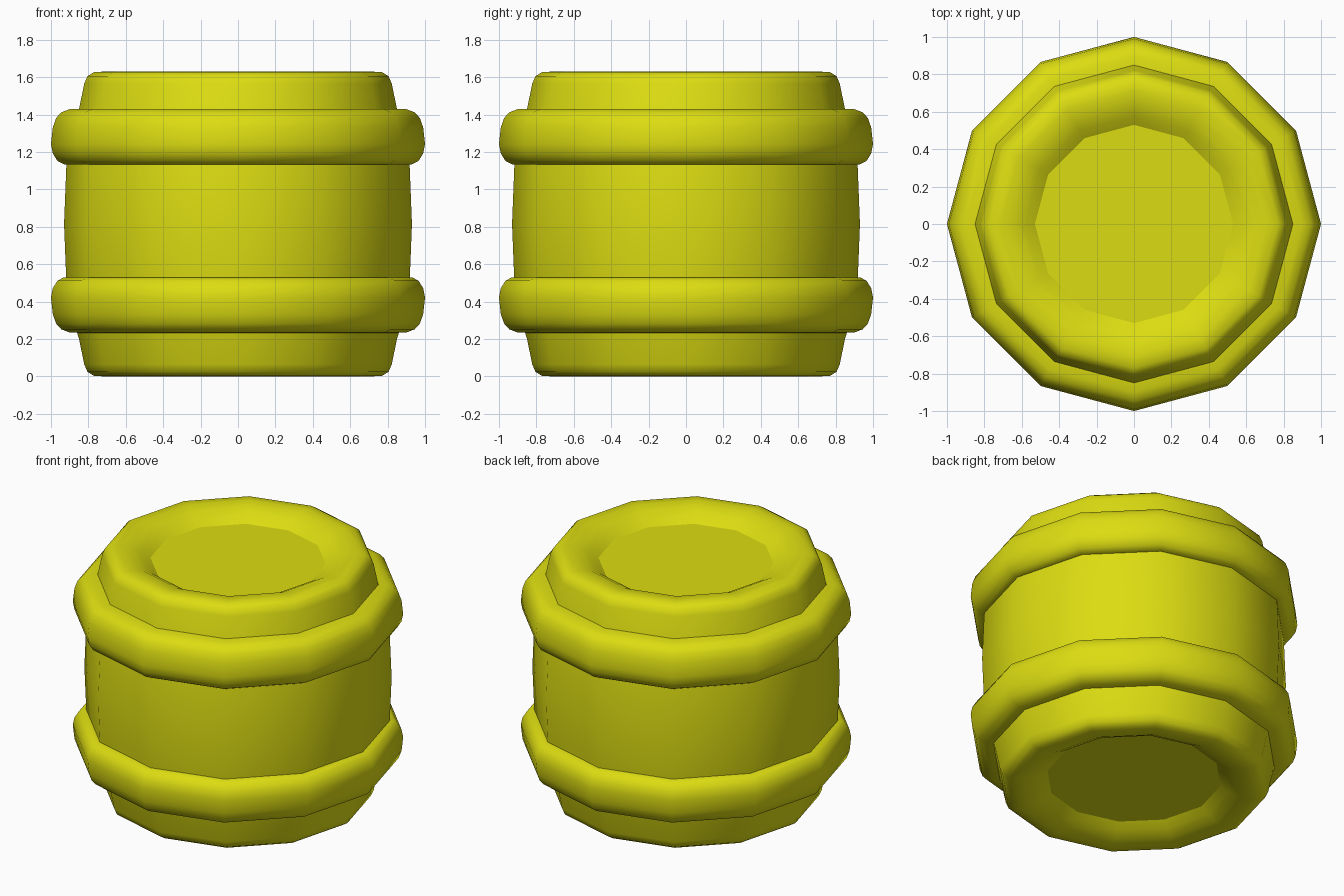
import bpy, bmesh, math

cube = bpy.data.objects.get("Cube")
if cube:
    bpy.data.objects.remove(cube)

SIDES = 12
HEIGHT = 1.63

paint = bpy.data.materials.new("yellow")
paint.use_nodes = True
colour = (0.72, 0.72, 0.006, 1)
paint.diffuse_color = colour
paint.node_tree.nodes["Principled BSDF"].inputs["Base Color"].default_value = colour


def lathe(name, profile, closed=False, angle=60):
    """Revolve a radius/height profile around the vertical axis."""
    bm = bmesh.new()
    rings = []
    for r, z in profile:
        rings.append([bm.verts.new((r * math.cos(a), r * math.sin(a), z))
                      for a in (math.tau * i / SIDES for i in range(SIDES))])
    pairs = list(zip(rings, rings[1:]))
    if closed:
        pairs.append((rings[-1], rings[0]))
    for low, high in pairs:
        for i in range(SIDES):
            j = (i + 1) % SIDES
            bm.faces.new((low[i], low[j], high[j], high[i]))
    return finish(name, bm, angle)


def finish(name, bm, angle):
    mesh = bpy.data.meshes.new(name)
    bm.to_mesh(mesh)
    bm.free()
    mesh.materials.append(paint)
    obj = bpy.data.objects.new(name, mesh)
    bpy.context.collection.objects.link(obj)
    bpy.ops.object.select_all(action='DESELECT')
    obj.select_set(True)
    bpy.context.view_layer.objects.active = obj
    bpy.ops.object.shade_smooth_by_angle(angle=math.radians(angle))
    return obj


def end_disc(name, z, up):
    bm = bmesh.new()
    bmesh.ops.create_circle(bm, cap_ends=True, radius=0.53, segments=SIDES)
    for v in bm.verts:
        # Align the corners with the barrel wall
        a = round(math.atan2(v.co.y, v.co.x) / (math.tau / SIDES)) * math.tau / SIDES
        v.co = (0.53 * math.cos(a), 0.53 * math.sin(a), z)
    bm.normal_update()
    for f in bm.faces:
        if (f.normal.z > 0) != up:
            f.normal_flip()
    finish(name, bm, 30)


# Bulging barrel wall with rounded rims that dip towards the ends
upper = [(0.93, HEIGHT / 2), (0.918, 1.12), (0.895, 1.28), (0.85, 1.43),
         (0.822, 1.565), (0.805, 1.605), (0.77, 1.627), (0.71, HEIGHT),
         (0.64, 1.617), (0.58, 1.588), (0.53, 1.555)]
lower = [(r, HEIGHT - z) for r, z in reversed(upper[1:])]
lathe("barrel_wall", lower + upper)

# Recessed ends
end_disc("top_lid", 1.555, True)
end_disc("bottom_lid", HEIGHT - 1.555, False)

# Rounded hoops, leaning in towards the barrel ends
hoop = [(0.85, -0.14), (0.93, -0.148), (0.965, -0.13), (0.99, -0.09), (1.0, -0.04),
        (0.99, 0.05), (0.972, 0.1), (0.945, 0.13), (0.9, 0.147), (0.82, 0.15)]
lathe("upper_hoop", [(r, 1.282 + z) for r, z in hoop], closed=True)
lathe("lower_hoop", [(r, 0.382 - z) for r, z in reversed(hoop)], closed=True)
